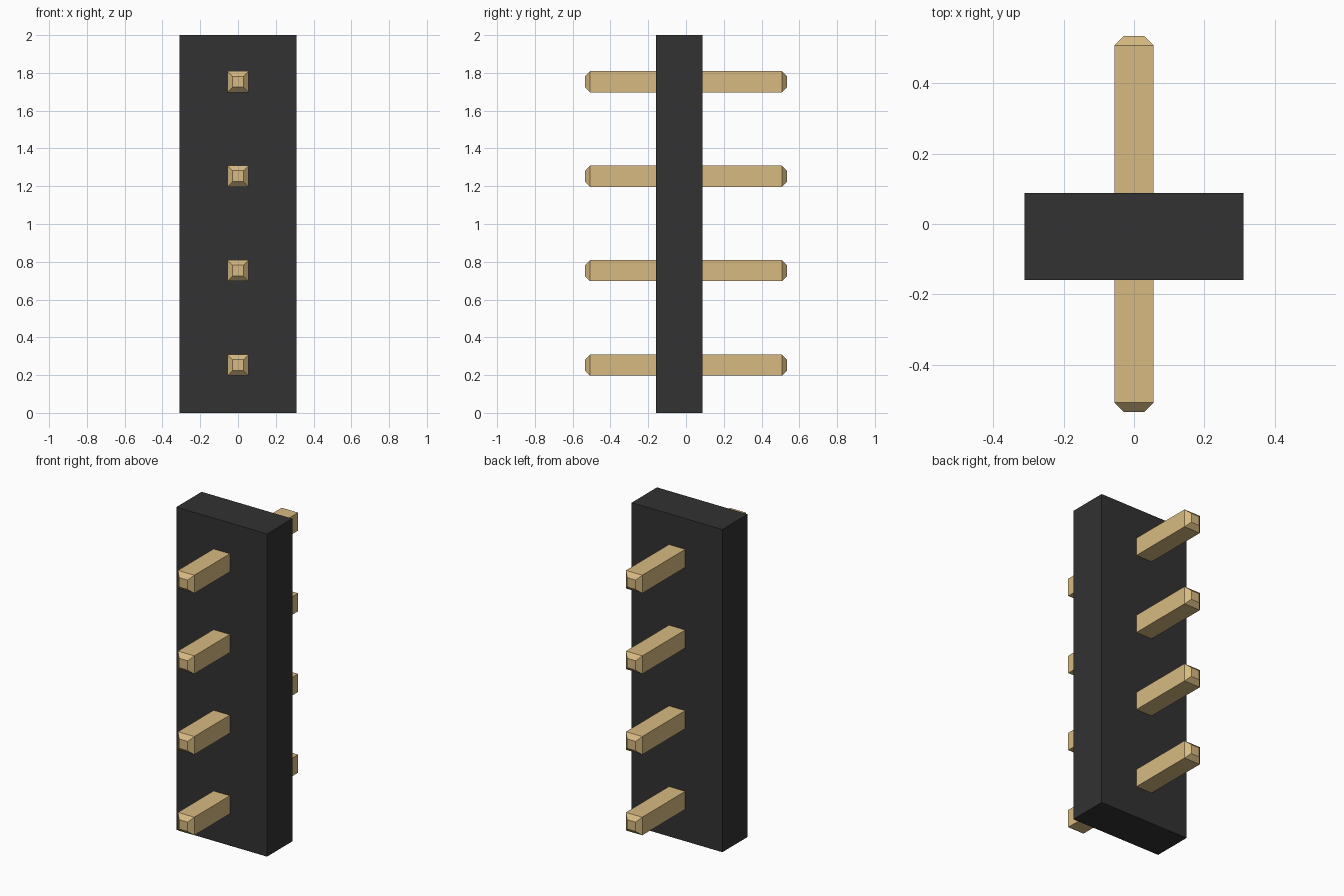
import bpy
import bmesh

if "Cube" in bpy.data.objects:
    bpy.data.objects.remove(bpy.data.objects["Cube"], do_unlink=True)


def make_material(name, rgb):
    mat = bpy.data.materials.new(name)
    mat.use_nodes = True
    color = (*rgb, 1.0)
    mat.diffuse_color = color
    mat.node_tree.nodes["Principled BSDF"].inputs["Base Color"].default_value = color
    return mat


def loft(name, sections, mat):
    """Capped solid through rectangular sections (y, half_width, z_low, z_high)."""
    bm = bmesh.new()
    rings = [[bm.verts.new(p) for p in ((-w, y, lo), (w, y, lo), (w, y, hi), (-w, y, hi))]
             for y, w, lo, hi in sections]
    for a, b in zip(rings, rings[1:]):
        for i in range(4):
            j = (i + 1) % 4
            bm.faces.new((a[i], a[j], b[j], b[i]))
    bm.faces.new(rings[0])
    bm.faces.new(rings[-1])
    bmesh.ops.recalc_face_normals(bm, faces=bm.faces)
    mesh = bpy.data.meshes.new(name)
    bm.to_mesh(mesh)
    bm.free()
    mesh.materials.append(mat)
    obj = bpy.data.objects.new(name, mesh)
    bpy.context.collection.objects.link(obj)
    return obj


black = make_material("black_plastic", (0.032, 0.032, 0.032))
gold = make_material("gold_metal", (0.68, 0.49, 0.22))

# Plastic housing
loft("housing", [(-0.16, 0.311, 0, 2), (0.088, 0.311, 0, 2)], black)

# Square pins with tapered tips, running through the housing
HALF, TIP, LENGTH, TAPER = 0.056, 0.029, 0.535, 0.027
for i in range(4):
    z = 0.253 + 0.5 * i
    profile = [(-LENGTH, TIP), (-LENGTH + TAPER, HALF), (LENGTH - TAPER, HALF), (LENGTH, TIP)]
    loft(f"pin_{i + 1}", [(y, r, z - r, z + r) for y, r in profile], gold)
